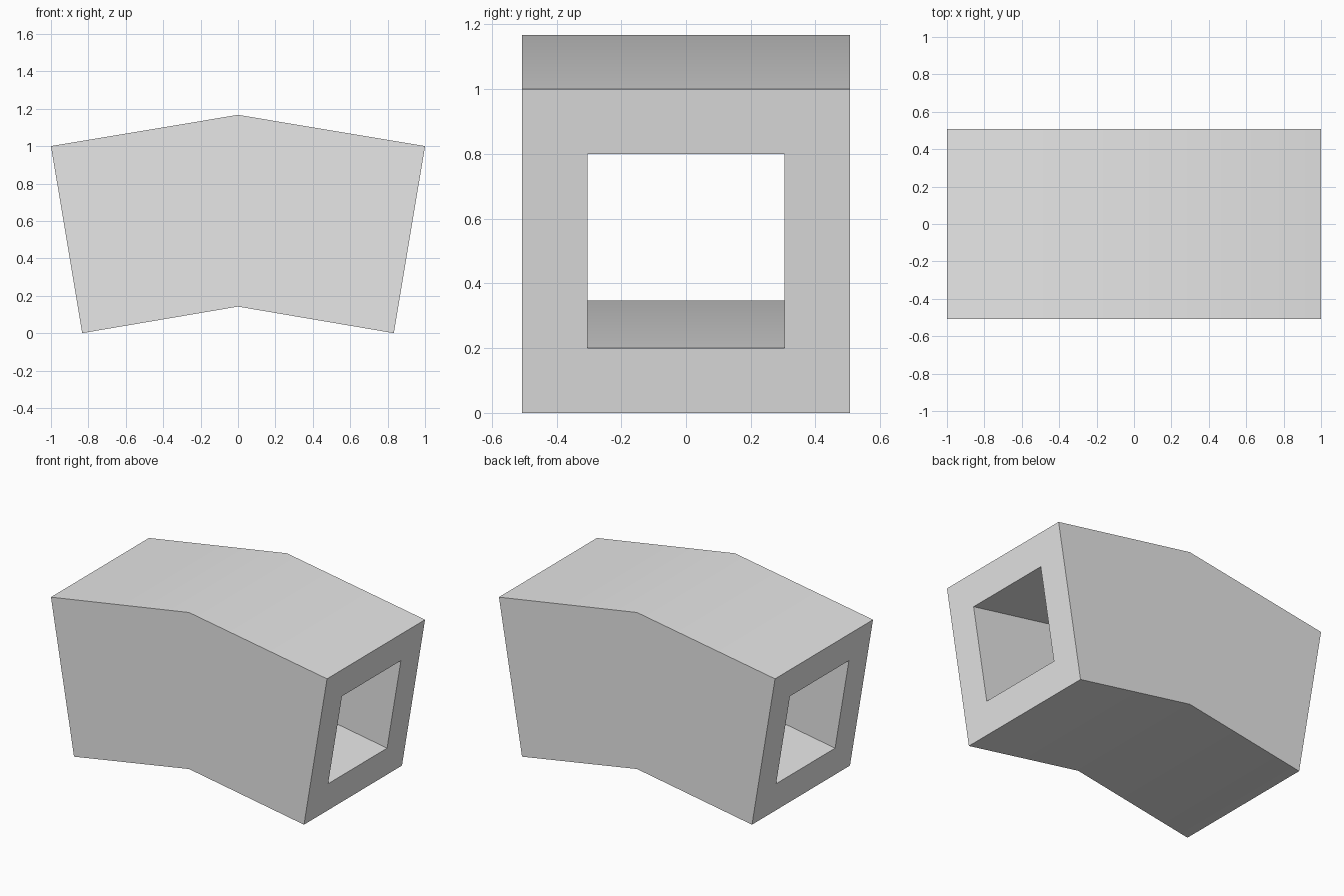
import bpy
import bmesh

if "Cube" in bpy.data.objects:
    bpy.data.objects.remove(bpy.data.objects["Cube"], do_unlink=True)

# Plain grey material
grey = bpy.data.materials.new("light_grey")
grey.use_nodes = True
colour = (0.8, 0.8, 0.8, 1)
grey.diffuse_color = colour
grey.node_tree.nodes["Principled BSDF"].inputs["Base Color"].default_value = colour

HALF_Y = 0.507
INNER_Y = 0.305
# Bottom and top (x, z) of each cross-section along the bend
STATIONS = [((-0.833, 0), (-1, 1)),
            ((0, 0.142), (0, 1.167)),
            ((0.833, 0), (1, 1))]


def ring(bm, bottom, top, half_y, inset):
    """Four corners of a section, moved in from its bottom and top."""
    def point(y, t):
        x = bottom[0] + (top[0] - bottom[0]) * t
        z = bottom[1] + (top[1] - bottom[1]) * t
        return bm.verts.new((x, y, z))
    low, high = inset, 1 - inset
    return [point(-half_y, low), point(half_y, low),
            point(half_y, high), point(-half_y, high)]


def bridge(bm, a, b):
    for i in range(4):
        j = (i + 1) % 4
        bm.faces.new((a[i], a[j], b[j], b[i]))


# Bent square tube: outer skin, inner skin and two end frames
bm = bmesh.new()
outer = [ring(bm, b, t, HALF_Y, 0) for b, t in STATIONS]
inner = [ring(bm, b, t, INNER_Y, 0.2) for b, t in STATIONS]
for skin in (outer, inner):
    for a, b in zip(skin, skin[1:]):
        bridge(bm, a, b)
for end in (0, -1):
    bridge(bm, outer[end], inner[end])
bmesh.ops.recalc_face_normals(bm, faces=bm.faces)

mesh = bpy.data.meshes.new("bent_tube")
bm.to_mesh(mesh)
bm.free()
mesh.materials.append(grey)
tube = bpy.data.objects.new("bent_tube", mesh)
bpy.context.collection.objects.link(tube)

# Smooth the shallow bend, keep the corners sharp
bpy.context.view_layer.objects.active = tube
tube.select_set(True)
bpy.ops.object.shade_smooth_by_angle()
